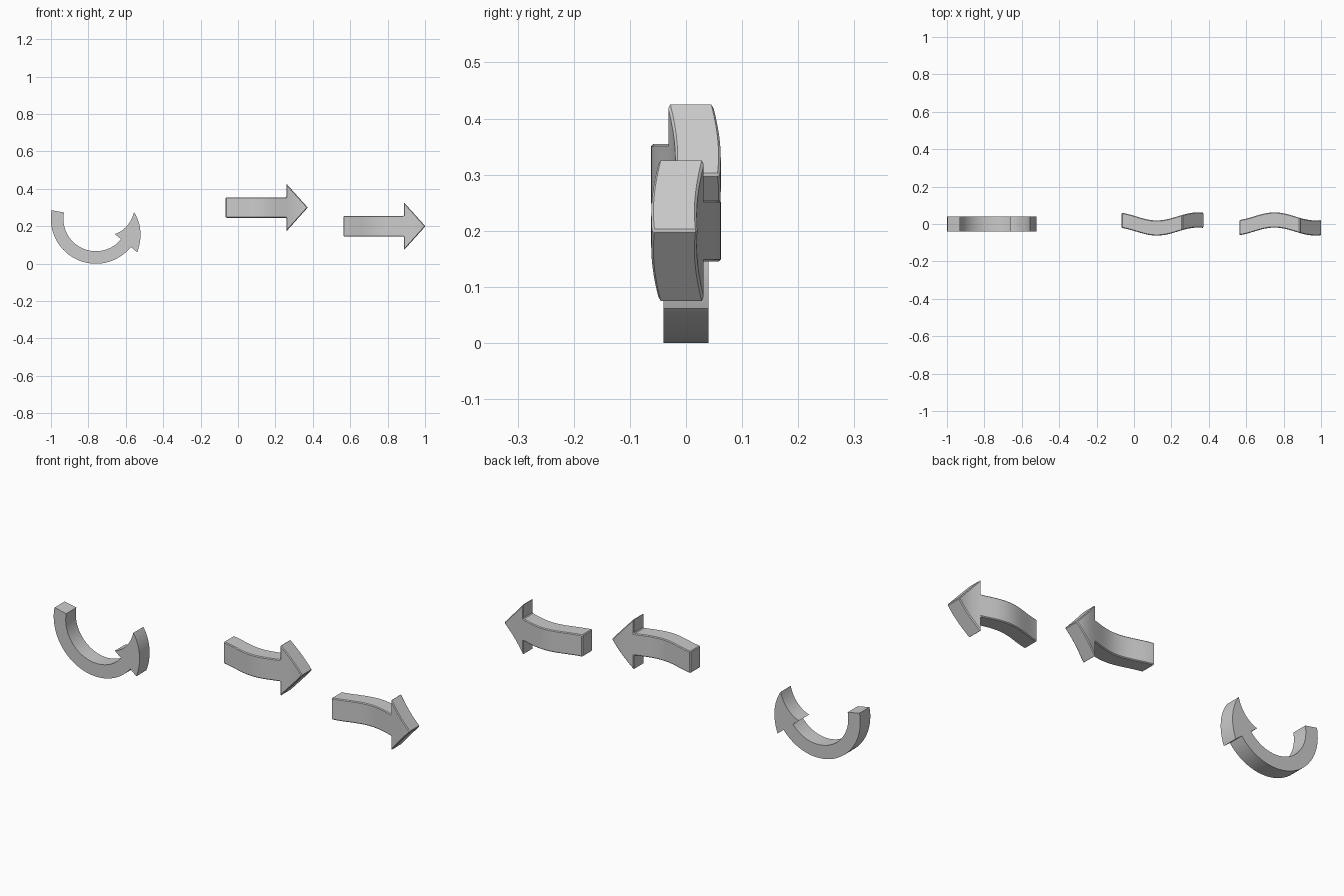
import bpy, bmesh
from math import cos, sin, pi, radians
from mathutils import Vector

if "Cube" in bpy.data.objects:
    bpy.data.objects.remove(bpy.data.objects["Cube"])


def arrow(name, tail, neck, tip, body, head, depth, slices, bevel, warp):
    """Straight arrow prism along x, sliced crosswise, then warped point by point."""
    outline = [(tail, -body), (neck, -body), (neck, -head), (tip, 0),
               (neck, head), (neck, body), (tail, body)]
    bm = bmesh.new()
    face = bm.faces.new([bm.verts.new((x, -depth / 2, z)) for x, z in outline])
    res = bmesh.ops.extrude_face_region(bm, geom=[face])
    moved = [v for v in res["geom"] if isinstance(v, bmesh.types.BMVert)]
    bmesh.ops.translate(bm, verts=moved, vec=(0, depth, 0))
    bmesh.ops.recalc_face_normals(bm, faces=bm.faces)
    if bevel:
        bmesh.ops.bevel(bm, geom=bm.edges[:], offset=bevel, segments=1,
                        affect='EDGES', profile=0.5)
    for i in range(1, slices):
        x = tail + (tip - tail) * i / slices
        bmesh.ops.bisect_plane(bm, geom=bm.verts[:] + bm.edges[:] + bm.faces[:],
                               plane_co=(x, 0, 0), plane_no=(1, 0, 0), dist=1e-5)
    for v in bm.verts:
        v.co = warp(v.co.copy())
    bmesh.ops.recalc_face_normals(bm, faces=bm.faces)
    mesh = bpy.data.meshes.new(name)
    bm.to_mesh(mesh)
    bm.free()
    obj = bpy.data.objects.new(name, mesh)
    bpy.context.collection.objects.link(obj)
    bpy.ops.object.select_all(action='DESELECT')
    obj.select_set(True)
    bpy.context.view_layer.objects.active = obj
    bpy.ops.object.shade_smooth_by_angle(angle=radians(25))
    return obj


# arrow curled round a circle in the front plane (x is the angle)
def curl(p):
    r = 0.207 - p.z
    return Vector((-0.76 + r * cos(p.x), p.y, 0.24 + r * sin(p.x)))


arrow("curled_arrow", radians(169), radians(321), radians(370),
      0.0335, 0.077, 0.08, 48, 0, curl)


# two arrows gently waved front to back, mirrored in y
def wave(cx, cz, sign):
    return lambda p: Vector((p.x + cx, p.y - sign * 0.0215 * cos(2 * pi * (p.x + 0.03) / 0.44),
                             p.z + cz))


for name, cx, cz, sign in (("middle_wavy_arrow", 0.152, 0.30, 1),
                           ("right_wavy_arrow", 0.781, 0.20, -1)):
    arrow(name, -0.218, 0.106, 0.221, 0.055, 0.128, 0.081, 28, 0.004,
          wave(cx, cz, sign))
